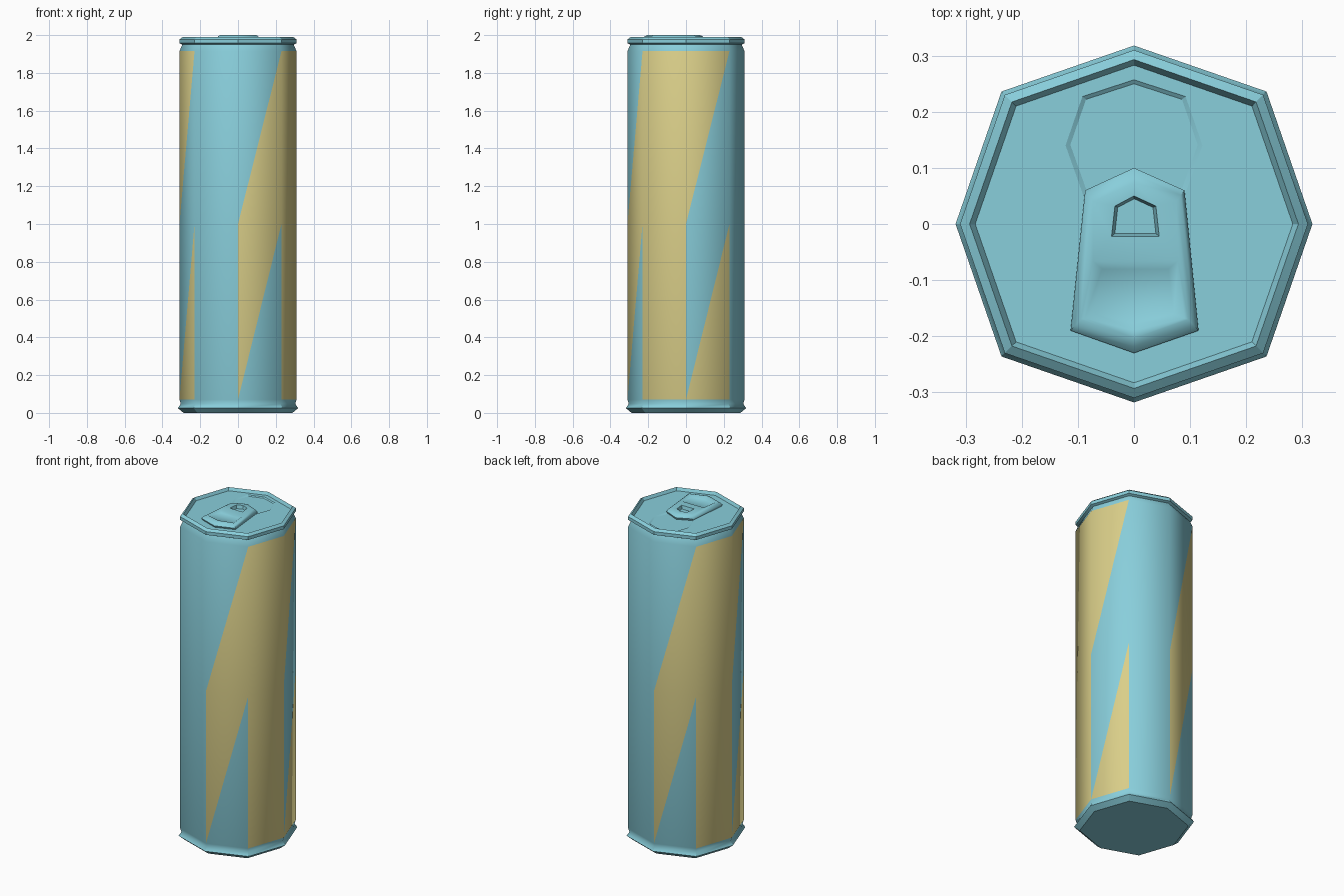
import bpy, bmesh, math

if "Cube" in bpy.data.objects:
    bpy.data.objects.remove(bpy.data.objects["Cube"])


def material(name, rgb):
    m = bpy.data.materials.new(name)
    m.diffuse_color = (*rgb, 1)
    m.use_nodes = True
    m.node_tree.nodes["Principled BSDF"].inputs["Base Color"].default_value = m.diffuse_color
    return m


BLUE = material("blue_metal", (0.25, 0.62, 0.71))
YELLOW = material("yellow_paint", (0.70, 0.62, 0.25))


def octagon(r):
    # corners on the diagonals sit slightly further out than those on the axes
    return [(r * (1.05 if k % 2 else 1) * math.cos(k * math.pi / 4),
             r * (1.05 if k % 2 else 1) * math.sin(k * math.pi / 4)) for k in range(8)]


def loop(bm, pts, z):
    return [bm.verts.new((x, y, z)) for x, y in pts]


def scaled(pts, s):
    cx = sum(p[0] for p in pts) / len(pts)
    cy = sum(p[1] for p in pts) / len(pts)
    return [(cx + (x - cx) * s, cy + (y - cy) * s) for x, y in pts]


def bridge(bm, a, b):
    n = len(a)
    for k in range(n):
        bm.faces.new((a[k], a[(k + 1) % n], b[(k + 1) % n], b[k]))


def edge_ring(bm, vs):
    out = []
    for k, v in enumerate(vs):
        w = vs[(k + 1) % len(vs)]
        out.append(bm.edges.get((v, w)) or bm.edges.new((v, w)))
    return out


def plate(bm, outer, dents, z):
    """Flat plate inside the loop 'outer' with sunken (outline, depth, floor scale) dents."""
    edges = edge_ring(bm, outer)
    rims = [loop(bm, d[0], z) for d in dents]
    for r in rims:
        edges += edge_ring(bm, r)
    bmesh.ops.triangle_fill(bm, edges=edges, use_beauty=True, normal=(0, 0, 1))
    for r, (pts, depth, s) in zip(rims, dents):
        floor = loop(bm, scaled(pts, s), z - depth)
        bridge(bm, r, floor)
        bm.faces.new(floor)


def finish(bm, name, mats, limit):
    bmesh.ops.recalc_face_normals(bm, faces=bm.faces[:])
    for f in bm.faces:
        f.smooth = True
    for e in bm.edges:
        e.smooth = e.calc_face_angle(0) < limit(e)
    me = bpy.data.meshes.new(name)
    bm.to_mesh(me)
    bm.free()
    for m in mats:
        me.materials.append(m)
    ob = bpy.data.objects.new(name, me)
    bpy.context.collection.objects.link(ob)
    return ob


# can: octagonal shell with painted side panels
bm = bmesh.new()
profile = [(0.288, 0.0), (0.318, 0.025), (0.303, 0.048), (0.31, 0.07), (0.31, 1.0), (0.31, 1.915),
           (0.295, 1.95), (0.31, 1.957), (0.31, 1.977), (0.293, 1.99), (0.283, 1.972)]
rings = [loop(bm, octagon(r), z) for r, z in profile]
bm.faces.new(rings[0])
for i in range(len(rings) - 1):
    lo, hi = rings[i], rings[i + 1]
    if i not in (3, 4):
        bridge(bm, lo, hi)
        continue
    # slanted two-colour pattern: each panel split along its diagonal
    shift = 1 if i == 4 else 0
    for k in range(8):
        n = (k + 1) % 8
        top = bm.faces.new((hi[k], lo[k], hi[n]))
        low = bm.faces.new((hi[n], lo[k], lo[n]))
        top.material_index = 1 - ((k - 2 + shift) // 2) % 2
        low.material_index = 1 - ((k - 1 + shift) // 2) % 2
        if i == 3:
            top.material_index = 1 - ((k - 2) // 2) % 2
            low.material_index = ((k - 1) // 2) % 2
        else:
            top.material_index = ((k - 1) // 2) % 2
            low.material_index = ((k - 0) // 2) % 2

# lid with the shallow drinking-mouth panel
mouth = [(-0.09, 0.05), (0.09, 0.05), (0.122, 0.14), (0.092, 0.227),
         (0, 0.257), (-0.092, 0.227), (-0.122, 0.14)]
plate(bm, rings[-1], [(mouth, 0.005, 0.93)], 1.972)
finish(bm, "can", (BLUE, YELLOW),
       lambda e: 0.95 if max(v.co.z for v in e.verts) < 1.953 and min(v.co.z for v in e.verts) > 0.04 else 0.5)

# pull tab: bevelled hexagonal plate with rivet hole and finger dent
bm = bmesh.new()
tab = [(0, 0.10), (-0.087, 0.06), (-0.113, -0.19), (0, -0.23), (0.115, -0.19), (0.09, 0.06)]
tab_rings = [loop(bm, scaled(tab, s), z) for s, z in
             ((0.97, 1.970), (1.0, 1.982), (0.93, 1.994), (0.84, 2.0))]
bm.faces.new(tab_rings[0])
for a, b in zip(tab_rings, tab_rings[1:]):
    bridge(bm, a, b)
rivet_hole = [(0, 0.05), (-0.034, 0.032), (-0.04, -0.022), (0.045, -0.022), (0.039, 0.032)]
finger_dent = [(-0.073, -0.066), (0.078, -0.066), (0.09, -0.168), (0, -0.19), (-0.088, -0.168)]
plate(bm, tab_rings[-1], [(rivet_hole, 0.02, 0.86), (finger_dent, 0.012, 0.78)], 2.0)
finish(bm, "pull_tab", (BLUE,), lambda e: 0.85)
